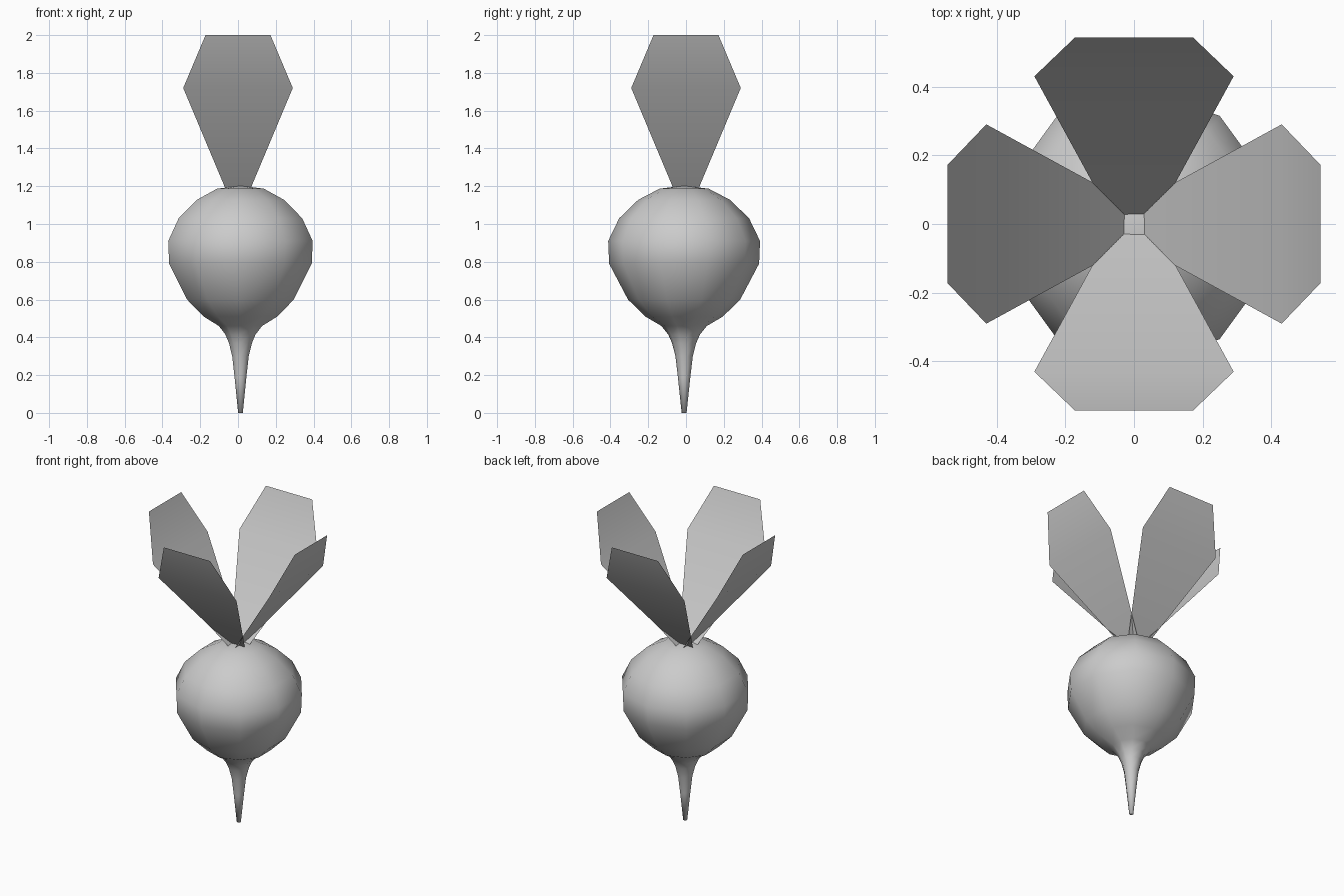
import bpy, bmesh, math
from mathutils import Matrix

if "Cube" in bpy.data.objects:
    bpy.data.objects.remove(bpy.data.objects["Cube"])

grey = bpy.data.materials.new("pale grey")
grey.diffuse_color = (0.6, 0.6, 0.6, 1)
grey.use_nodes = True
grey.node_tree.nodes["Principled BSDF"].inputs["Base Color"].default_value = grey.diffuse_color


def make_object(name, bm):
    mesh = bpy.data.meshes.new(name)
    bm.to_mesh(mesh)
    bm.free()
    mesh.materials.append(grey)
    for p in mesh.polygons:
        p.use_smooth = True
    ob = bpy.data.objects.new(name, mesh)
    bpy.context.collection.objects.link(ob)
    return ob


# Ten-sided bulb tapering into the root, as (radius, height) rings
SIDES = 10
PROFILE = [(0.013, 0.0), (0.033, 0.19), (0.046, 0.30), (0.064, 0.37),
           (0.084, 0.415), (0.12, 0.46), (0.205, 0.51), (0.297, 0.60),
           (0.397, 0.79), (0.402, 0.91), (0.344, 1.03), (0.243, 1.128),
           (0.13, 1.187)]
bm = bmesh.new()
rings = []
for r, z in PROFILE:
    rings.append([bm.verts.new((0.013 + r * math.cos(a), -0.01 + r * math.sin(a), z))
                  for a in (math.radians(18 + 360 * i / SIDES) for i in range(SIDES))])
for low, high in zip(rings, rings[1:]):
    for i in range(SIDES):
        j = (i + 1) % SIDES
        bm.faces.new((low[i], low[j], high[j], high[i]))
bm.faces.new(rings[0][::-1])
crown = bm.verts.new((0.013, -0.01, 1.203))
for i in range(SIDES):
    bm.faces.new((rings[-1][i], rings[-1][(i + 1) % SIDES], crown))
make_object("bulb_and_root", bm)

# Four thin leaves, as (half width, distance out, height) rows
LEAF = [(0.055, 0.0, 1.16), (0.29, 0.43, 1.72), (0.172, 0.543, 2.0)]
for k, side in enumerate(("front", "right", "back", "left")):
    bm = bmesh.new()
    rows = [[bm.verts.new((s * w, -d, z)) for s in (-1, 1)] for w, d, z in LEAF]
    for (a, b), (c, d) in zip(rows, rows[1:]):
        bm.faces.new((a, b, d, c))
    bm.transform(Matrix.Rotation(k * math.pi / 2, 4, 'Z'))
    make_object("leaf_" + side, bm)
